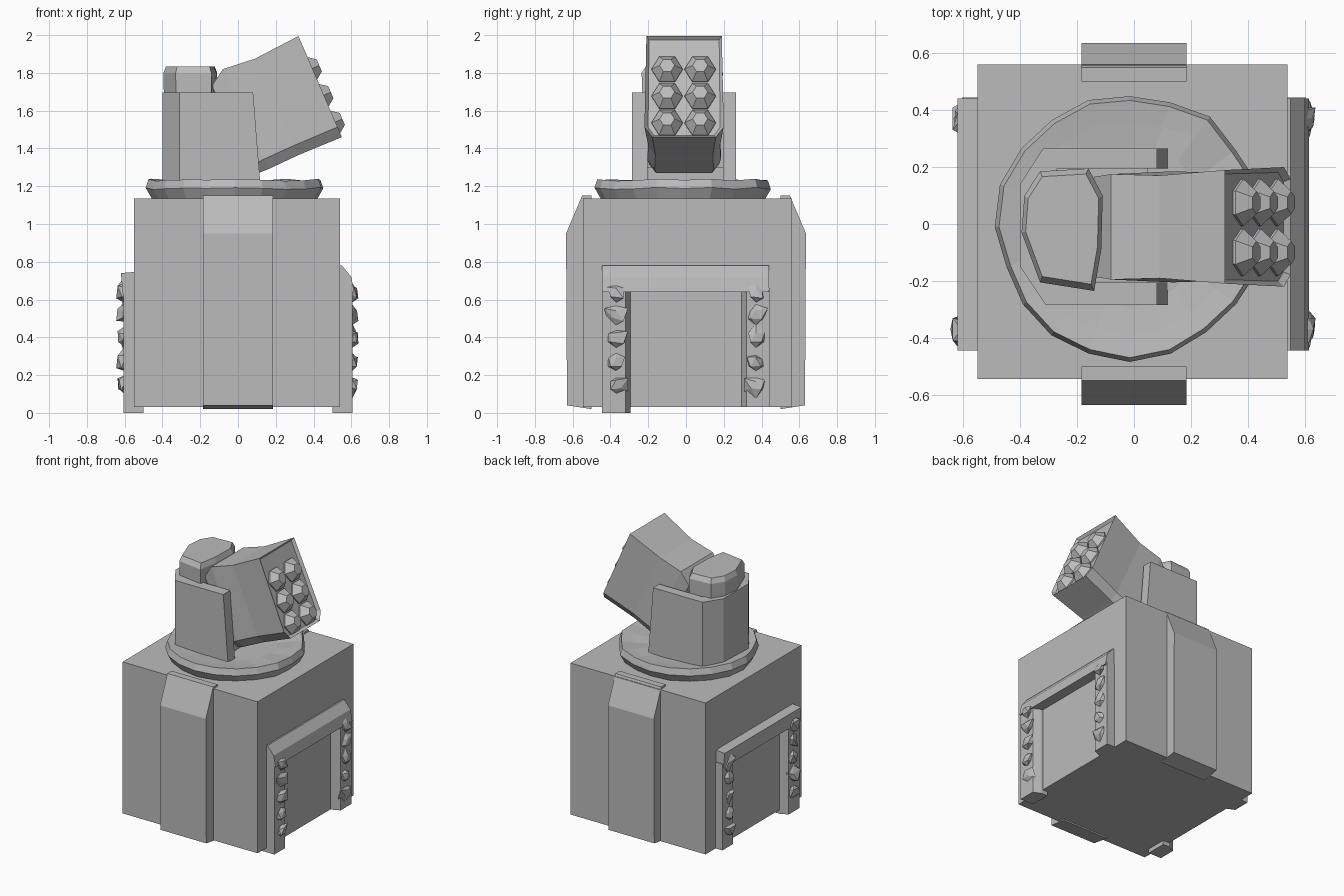
import bpy, bmesh, math, random
from mathutils import Vector

if "Cube" in bpy.data.objects:
    bpy.data.objects.remove(bpy.data.objects["Cube"])

random.seed(4)
grey = bpy.data.materials.new("stone_grey")
grey.diffuse_color = (0.5, 0.5, 0.5, 1)
grey.use_nodes = True
grey.node_tree.nodes["Principled BSDF"].inputs["Base Color"].default_value = grey.diffuse_color


def finish(name, bm):
    bmesh.ops.recalc_face_normals(bm, faces=bm.faces)
    me = bpy.data.meshes.new(name)
    bm.to_mesh(me)
    bm.free()
    me.materials.append(grey)
    ob = bpy.data.objects.new(name, me)
    bpy.context.collection.objects.link(ob)
    return ob


def loft(name, loops, inset=None):
    """Skin a list of equal-length point loops and cap both ends."""
    bm = bmesh.new()
    rings = [[bm.verts.new(p) for p in lp] for lp in loops]
    n = len(rings[0])
    for a, b in zip(rings, rings[1:]):
        for i in range(n):
            j = (i + 1) % n
            bm.faces.new((a[i], a[j], b[j], b[i]))
    bm.faces.new(rings[0][::-1])
    front = bm.faces.new(rings[-1])
    bmesh.ops.recalc_face_normals(bm, faces=bm.faces)
    if inset:
        bmesh.ops.inset_region(bm, faces=[front], thickness=inset[0], depth=inset[1])
    return finish(name, bm)


def prism(name, pts, axis, a, b):
    """Extrude a 2D profile along an axis from a to b."""
    def put(p, d):
        return {'x': (d, p[0], p[1]), 'y': (p[0], d, p[1]), 'z': (p[0], p[1], d)}[axis]
    return loft(name, [[put(p, a) for p in pts], [put(p, b) for p in pts]])


def rect(x0, x1, y0, y1):
    return [(x0, y0), (x1, y0), (x1, y1), (x0, y1)]


# Main block
prism("base_block", rect(-0.55, 0.54, -0.545, 0.56), 'z', 0.03, 1.135)

# Front and back buttresses with sloped tops
for label, s in (("front", -1), ("back", 1)):
    prism(label + "_buttress",
          [(s * 0.5, 0.02), (s * 0.63, 0.04), (s * 0.635, 0.95), (s * 0.55, 1.15), (s * 0.5, 1.15)],
          'x', -0.185, 0.185)

# Door frames on both sides: lintel and two posts
lintels = {
    "right": [(0.5, 0.64), (0.615, 0.64), (0.6, 0.72), (0.55, 0.78), (0.5, 0.78)],
    "left": [(-0.5, 0.63), (-0.61, 0.63), (-0.62, 0.74), (-0.5, 0.75)],
}
for label, s in (("right", 1), ("left", -1)):
    prism(label + "_lintel", lintels[label], 'y', -0.445, 0.44)
    for end, t in (("front", -1), ("back", 1)):
        post = [(s * 0.5, t * 0.445), (s * 0.605, t * 0.445), (s * 0.605, t * 0.32), (s * 0.55, t * 0.295), (s * 0.5, t * 0.295)]
        prism(f"{label}_{end}_post", post, 'z', 0.0 if t < 0 else 0.03, 0.66)
        # Jagged crystals running up each post
        for k, z in enumerate((0.15, 0.27, 0.40, 0.52, 0.64)):
            bm = bmesh.new()
            bmesh.ops.create_icosphere(bm, subdivisions=1, radius=0.055)
            for v in bm.verts:
                v.co *= random.choice((0.65, 0.85, 1.0, 1.35))
                v.co.x *= 0.6
                v.co += Vector((s * 0.605, t * 0.37, z))
            finish(f"{label}_{end}_crystal_{k}", bm)

# Round turntable with a slightly uneven rim
profile = [(0.43, 1.12), (0.47, 1.19), (0.455, 1.235), (0.38, 1.225), (0.28, 1.215)]
N = 20
wob = [random.uniform(-0.015, 0.012) for _ in range(N)]
loft("turntable", [[((r + wob[i]) * math.cos(i * math.tau / N) - 0.015,
                     (r + wob[i]) * math.sin(i * math.tau / N) - 0.01,
                     z + wob[i] * 0.5) for i in range(N)] for r, z in profile])

# Cradle: U-shaped housing with chamfered back, slightly narrower at the top
plan = [(0.12, -0.285), (-0.31, -0.285), (-0.4, -0.15), (-0.4, 0.14), (-0.32, 0.265),
        (0.12, 0.265), (0.12, 0.195), (-0.27, 0.195), (-0.27, -0.205), (0.12, -0.205)]
loft("turret_cradle", [[(x, y, 1.19) for x, y in plan],
                       [(0.08 if x > 0 else x, y, 1.695) for x, y in plan]])
prism("cradle_floor", rect(-0.3, 0.05, -0.22, 0.21), 'z', 1.18, 1.3)

# Rear hood on top of the cradle
hood = [(-0.395, -0.03), (-0.385, 0.1), (-0.33, 0.185), (-0.16, 0.195), (-0.11, 0.1),
        (-0.115, -0.09), (-0.14, -0.235), (-0.33, -0.205)]
loft("rear_hood", [[(-0.25 + (x + 0.25) * k, y * k, z) for x, y in hood]
                   for k, z in ((0.97, 1.6), (1.0, 1.8), (0.9, 1.835))])

# Launcher box: tilted, widening toward the front, with a sunken front panel
stations = [((-0.14, 1.73), (0.11, 1.27), 0.185), ((-0.08, 1.82), (0.16, 1.29), 0.195),
            ((0.09, 1.875), (0.32, 1.365), 0.19), ((0.32, 1.995), (0.55, 1.46), 0.21)]


def section(top, bot, w):
    prof = [(-0.95 * w, 0), (0.95 * w, 0), (w, 0.9), (0.8 * w, 1), (-0.8 * w, 1), (-w, 0.9)]
    return [(top[0] + (bot[0] - top[0]) * t, y - 0.01, top[1] + (bot[1] - top[1]) * t) for y, t in prof]


loft("launcher_box", [section(*s) for s in stations], inset=(0.02, -0.02))

# Six faceted hexagonal warheads on the sunken panel
down = Vector((0.23, 0, -0.535)).normalized()
out = Vector((-down.z, 0, down.x))
side = Vector((0, 1, 0))
for i, t in enumerate((0.32, 0.585, 0.85)):
    for label, y in (("a", -0.1), ("b", 0.075)):
        c = Vector((0.32 + 0.23 * t, y, 1.995 - 0.535 * t))
        rings = []
        for r, d in ((0.08, -0.04), (0.083, -0.01), (0.04, 0.04)):
            rings.append([c + out * d + side * (r * math.cos(k * math.pi / 3))
                          + down * (r * math.sin(k * math.pi / 3)) for k in range(6)])
        loft(f"warhead_{i}_{label}", rings)
